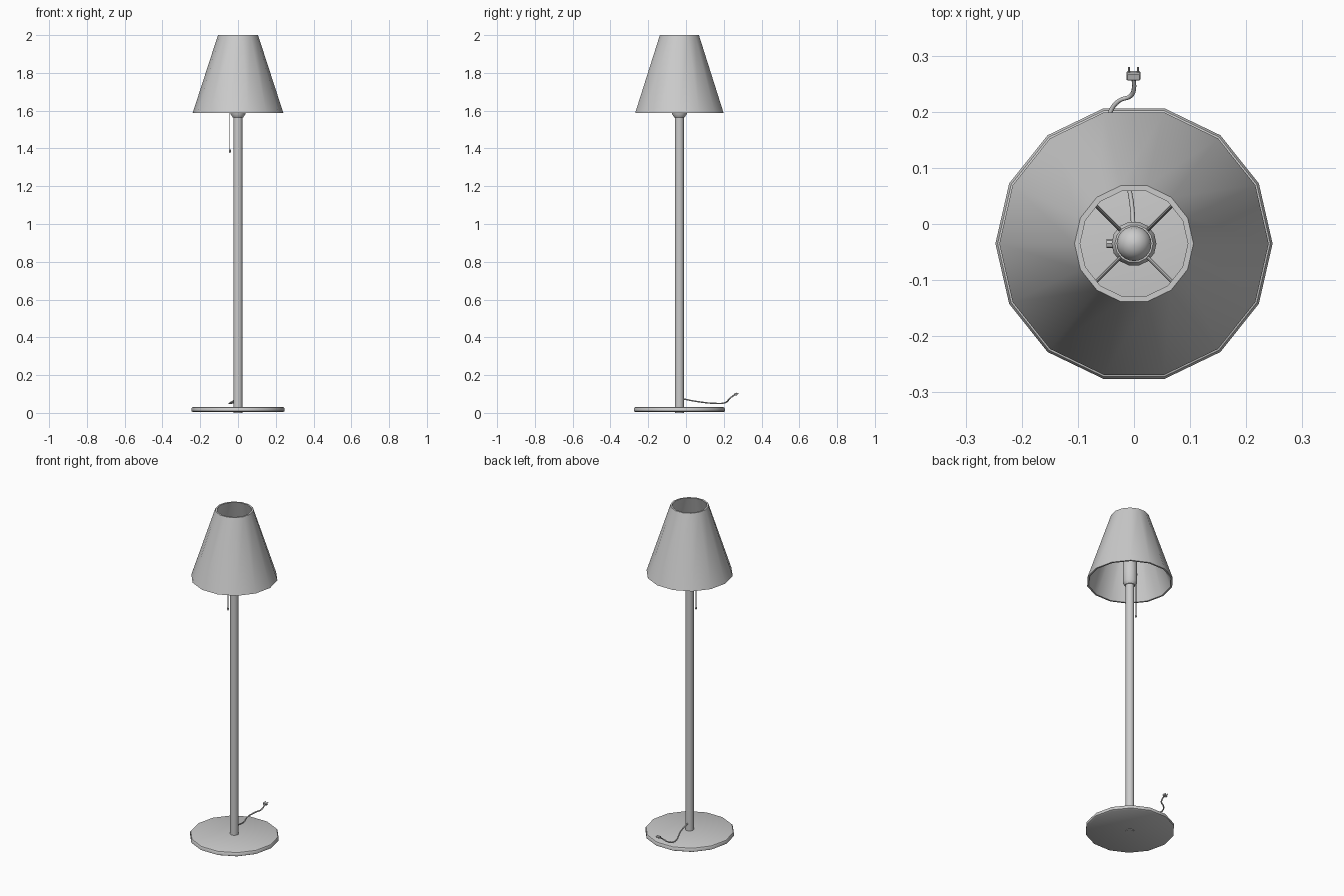
import bpy, bmesh, math
from mathutils import Vector

if "Cube" in bpy.data.objects:
    bpy.data.objects.remove(bpy.data.objects["Cube"])

CY = -0.035   # lamp axis position in y
SIDES = 14


def finish(name, bm):
    bmesh.ops.recalc_face_normals(bm, faces=bm.faces)
    me = bpy.data.meshes.new(name)
    bm.to_mesh(me)
    bm.free()
    ob = bpy.data.objects.new(name, me)
    bpy.context.collection.objects.link(ob)
    bpy.context.view_layer.objects.active = ob
    for o in bpy.context.selected_objects:
        o.select_set(False)
    ob.select_set(True)
    bpy.ops.object.shade_smooth_by_angle(angle=math.radians(35))
    return ob


def lathe(name, profile, sides=SIDES, x=0.0, y=CY, closed=False):
    """Turn an (r, z) profile about a vertical axis; closed joins last to first."""
    bm = bmesh.new()
    rings = [[bm.verts.new((x + r * math.cos(2 * math.pi * i / sides),
                            y + r * math.sin(2 * math.pi * i / sides), z))
              for i in range(sides)] for r, z in profile]
    pairs = list(zip(rings, rings[1:]))
    if closed:
        pairs.append((rings[-1], rings[0]))
    else:
        bm.faces.new(rings[0])
        bm.faces.new(rings[-1])
    for a, b in pairs:
        for i in range(sides):
            j = (i + 1) % sides
            bm.faces.new((a[i], a[j], b[j], b[i]))
    return finish(name, bm)


def rod(name, p, q, r, sides=8):
    p, q = Vector(p), Vector(q)
    d = q - p
    bm = bmesh.new()
    bmesh.ops.create_cone(bm, cap_ends=True, segments=sides, radius1=r, radius2=r, depth=d.length)
    bmesh.ops.rotate(bm, verts=bm.verts, matrix=d.to_track_quat('Z', 'Y').to_matrix())
    bmesh.ops.translate(bm, verts=bm.verts, vec=(p + q) / 2)
    return finish(name, bm)


# Base disc with rounded upper edge, and pole
lathe("base", [(0.238, 0.004), (0.247, 0.009), (0.247, 0.023), (0.243, 0.029), (0.235, 0.032)])
lathe("pole", [(0.024, 0.0), (0.024, 1.58)])

# Hollow tapered shade
lathe("shade", [(0.24, 1.588), (0.106, 2.0), (0.096, 2.0), (0.23, 1.588)], closed=True)

# Bulb holder and bulb
lathe("socket", [(0.028, 1.565), (0.04, 1.582), (0.04, 1.715), (0.034, 1.725)])
bulb = [(0.018, 1.72), (0.019, 1.76)]
bulb += [(0.031 * math.cos(math.radians(a)), 1.805 + 0.031 * math.sin(math.radians(a)))
         for a in (-50, -25, 0, 25, 50, 70, 86)]
lathe("bulb", bulb, sides=24)

# Four struts from the holder up to the shade
for k in range(4):
    a = math.radians(45 + 90 * k)
    c, s = math.cos(a), math.sin(a)
    rod("shade_strut", (0.032 * c, CY + 0.032 * s, 1.715), (0.132 * c, CY + 0.132 * s, 1.9), 0.003)

# Pull switch: stub, cord and end knob
rod("switch_stub", (-0.034, CY, 1.65), (-0.049, CY, 1.65), 0.008)
rod("pull_cord", (-0.043, CY, 1.39), (-0.043, CY, 1.65), 0.002, 6)
lathe("pull_knob", [(0.002, 1.398), (0.005, 1.39), (0.005, 1.383), (0.002, 1.377)], 8, x=-0.043)

# Power cord as a swept curve
pts = [(0, -0.02, 0.075), (-0.008, 0.06, 0.06), (-0.045, 0.165, 0.05), (-0.042, 0.2, 0.052),
       (-0.026, 0.22, 0.062), (-0.006, 0.228, 0.073), (0, 0.242, 0.085), (-0.001, 0.26, 0.097)]
cu = bpy.data.curves.new("power_cord", 'CURVE')
cu.dimensions = '3D'
cu.bevel_depth = 0.004
cu.bevel_resolution = 1
cu.use_fill_caps = True
sp = cu.splines.new('BEZIER')
sp.resolution_u = 4
sp.bezier_points.add(len(pts) - 1)
for b, p in zip(sp.bezier_points, pts):
    b.co = p
    b.handle_left_type = b.handle_right_type = 'AUTO'
bpy.context.collection.objects.link(bpy.data.objects.new("power_cord", cu))

# Plug body with two prongs, tilted slightly upward
TILT = math.radians(20)
along = Vector((0, math.cos(TILT), math.sin(TILT)))
centre = Vector((-0.001, 0.264, 0.099))
bm = bmesh.new()
bmesh.ops.create_cube(bm, size=1)
bmesh.ops.scale(bm, verts=bm.verts, vec=(0.025, 0.014, 0.014))
bmesh.ops.bevel(bm, geom=bm.edges[:], offset=0.002, segments=1, affect='EDGES')
for v in bm.verts:
    v.co = centre + Vector((v.co.x, 0, 0)) + along * v.co.y + Vector((0, -along.z, along.y)) * v.co.z
finish("plug", bm)
for sx in (-1, 1):
    off = Vector((sx * 0.008, 0, 0))
    rod("plug_prong", centre + off, centre + off + along * 0.0165, 0.002, 6)
